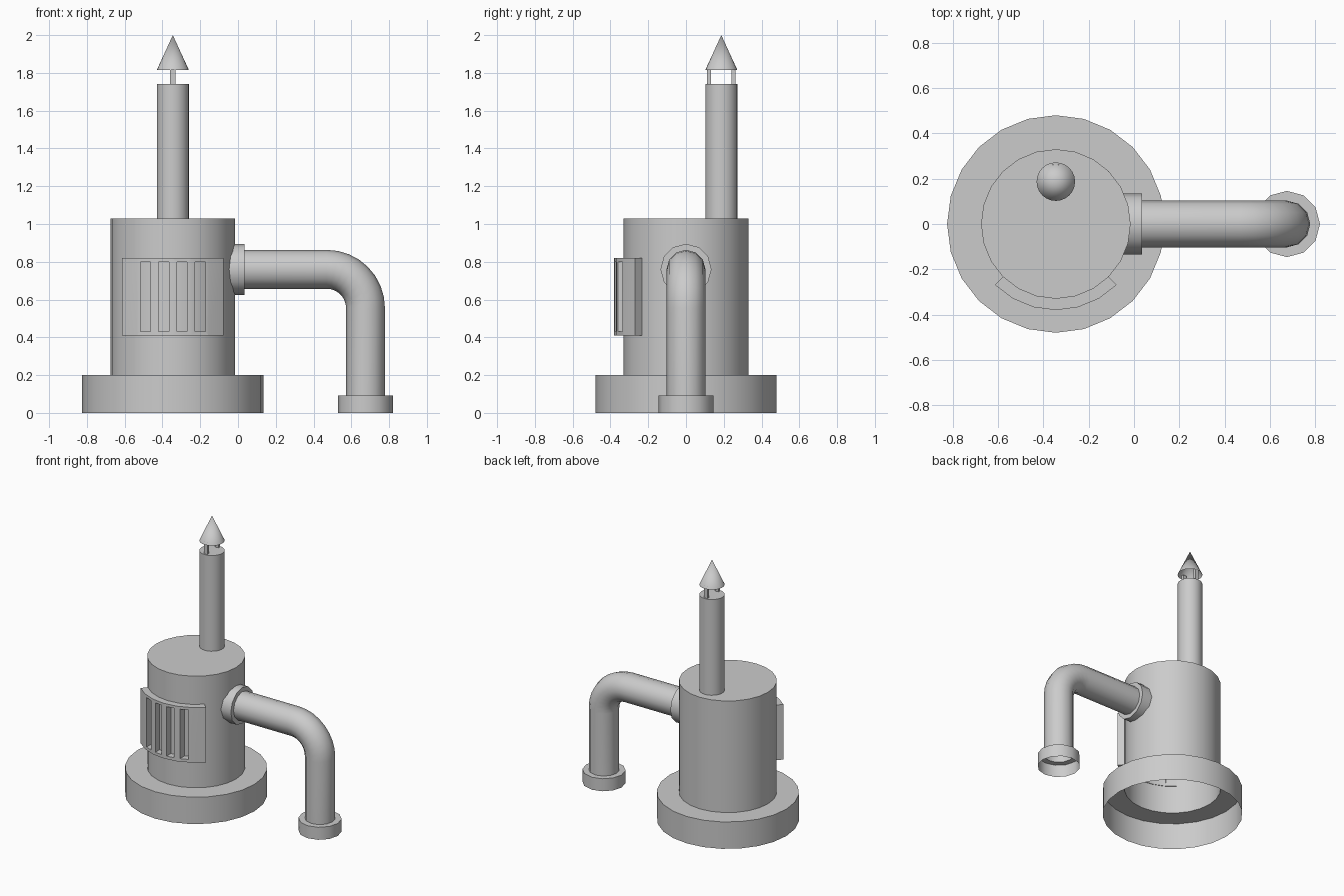
import bpy, bmesh, math
from mathutils import Vector

if "Cube" in bpy.data.objects:
    bpy.data.objects.remove(bpy.data.objects["Cube"])

CX = -0.345      # boiler axis
CHIM_Y = 0.187   # chimney offset to the back


def finish(bm, name, smooth=True):
    me = bpy.data.meshes.new(name)
    bm.to_mesh(me)
    bm.free()
    ob = bpy.data.objects.new(name, me)
    bpy.context.collection.objects.link(ob)
    if smooth:
        bpy.ops.object.select_all(action='DESELECT')
        ob.select_set(True)
        bpy.context.view_layer.objects.active = ob
        bpy.ops.object.shade_smooth_by_angle(angle=math.radians(40))
    return ob


def tube(name, rings, sides, cap_end=False):
    """Skin rings of (centre, direction, radius); a radius of 0 makes a tip."""
    bm = bmesh.new()
    u = Vector((0, 1, 0))
    loops = []
    for c, d, r in rings:
        c, v = Vector(c), Vector(d).cross(u)
        if r == 0:
            loops.append([bm.verts.new(c)])
            continue
        angles = [2 * math.pi * i / sides for i in range(sides)]
        loops.append([bm.verts.new(c + r * (u * math.cos(a) + v * math.sin(a))) for a in angles])
    for a, b in zip(loops, loops[1:]):
        for i in range(sides):
            j = (i + 1) % sides
            if len(b) == 1:
                bm.faces.new((a[i], a[j], b[0]))
            else:
                bm.faces.new((a[i], a[j], b[j], b[i]))
    if cap_end:
        bm.faces.new(loops[-1])
    return finish(bm, name)


def lathe(name, x, y, profile, sides, cap_end=False):
    return tube(name, [((x, y, z), (0, 0, 1), r) for r, z in profile], sides, cap_end)


def box(name, lo, hi):
    bm = bmesh.new()
    bmesh.ops.create_cube(bm, size=1)
    for v in bm.verts:
        v.co = [l + (c + 0.5) * (h - l) for l, h, c in zip(lo, hi, v.co)]
    return finish(bm, name, smooth=False)


# Boiler with wide base, open underneath
lathe("boiler", CX, 0, [(0.48, 0), (0.48, 0.2), (0.33, 0.2), (0.33, 1.03)], 24, True)

# Chimney, rain cap and its two struts
lathe("chimney", CX, CHIM_Y, [(0.085, 1.03), (0.085, 1.742)], 24, True)
lathe("chimney_cap", CX, CHIM_Y, [(0.085, 1.815), (0, 2.0)], 24)
for side, s in (("front", -1), ("back", 1)):
    y = CHIM_Y + s * 0.065
    box("cap_strut_" + side, (CX - 0.014, y - 0.01, 1.735), (CX + 0.014, y + 0.01, 1.835))

# Elbow pipe with a collar at the wall and a foot collar, one continuous skin
PZ, PX, BEND, R = 0.76, 0.675, 0.205, 0.103
right, down = (1, 0, 0), (0, 0, -1)
rings = [((-0.05, 0, PZ), right, 0.135), ((0.035, 0, PZ), right, 0.135),
         ((0.035, 0, PZ), right, R)]
for i in range(9):
    t = math.pi / 2 * i / 8
    rings.append(((PX - BEND + BEND * math.sin(t), 0, PZ - BEND + BEND * math.cos(t)),
                  (math.cos(t), 0, -math.sin(t)), R))
rings += [((PX, 0, 0.093), down, R), ((PX, 0, 0.093), down, 0.146), ((PX, 0, 0), down, 0.146)]
tube("elbow_pipe", rings, 12)

# Curved grille plate wrapped on the front
bm = bmesh.new()
cols = []
for i in range(7):
    a = math.radians(-45 + 15 * i)
    cols.append([bm.verts.new((CX + r * math.sin(a), -r * math.cos(a), z))
                 for r, z in ((0.326, 0.41), (0.38, 0.41), (0.38, 0.82), (0.326, 0.82))])
for a, b in zip(cols, cols[1:]):
    for k in range(4):
        m = (k + 1) % 4
        bm.faces.new((a[k], b[k], b[m], a[m]))
bm.faces.new(cols[0])
bm.faces.new(cols[-1])
bmesh.ops.recalc_face_normals(bm, faces=bm.faces)
grille = finish(bm, "grille")

# Four vertical slots cut through the plate
for n in range(4):
    x = CX + (n - 1.5) * 0.097
    cutter = box("slot_cutter", (x - 0.027, -0.5, 0.432), (x + 0.027, -0.2, 0.8))
    mod = grille.modifiers.new("slot", 'BOOLEAN')
    mod.object, mod.operation, mod.solver = cutter, 'DIFFERENCE', 'EXACT'
    bpy.ops.object.select_all(action='DESELECT')
    bpy.context.view_layer.objects.active = grille
    grille.select_set(True)
    bpy.ops.object.modifier_apply(modifier=mod.name)
    bpy.data.objects.remove(cutter)
